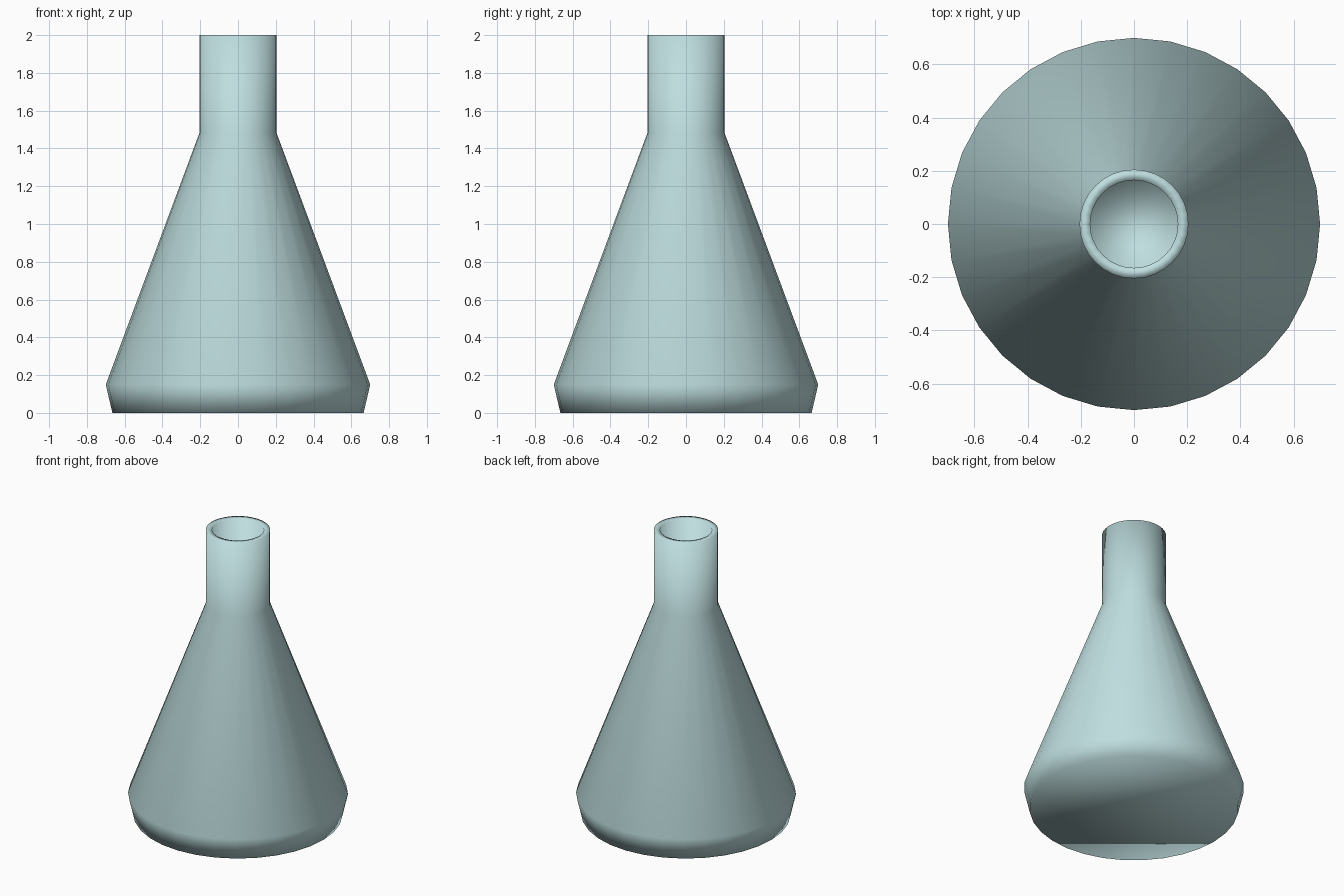
import bpy, bmesh, math

if "Cube" in bpy.data.objects:
    bpy.data.objects.remove(bpy.data.objects["Cube"])

SIDES = 32

# One pale glass colour
glass = bpy.data.materials.new("pale_aqua_glass")
glass.diffuse_color = (0.52, 0.73, 0.74, 1.0)
glass.use_nodes = True
glass.node_tree.nodes["Principled BSDF"].inputs["Base Color"].default_value = glass.diffuse_color

# Profile (radius, height): base, shoulder, cone, neck, rim, inner bore
PROFILE = [(0.665, 0.0), (0.70, 0.15), (0.205, 1.48),
           (0.205, 2.0), (0.165, 2.0), (0.165, 1.48)]

bm = bmesh.new()
rings = []
for r, z in PROFILE:
    rings.append([bm.verts.new((r * math.cos(2 * math.pi * i / SIDES),
                                r * math.sin(2 * math.pi * i / SIDES), z))
                  for i in range(SIDES)])

# Walls between neighbouring rings
for low, high in zip(rings, rings[1:]):
    for i in range(SIDES):
        j = (i + 1) % SIDES
        bm.faces.new((low[i], low[j], high[j], high[i]))

# Underside and bore floor
bm.faces.new(rings[0][::-1])
bm.faces.new(rings[-1])

# Soft shading over the whole flask
for f in bm.faces:
    f.smooth = True

mesh = bpy.data.meshes.new("flask")
bm.to_mesh(mesh)
bm.free()
mesh.materials.append(glass)
flask = bpy.data.objects.new("flask", mesh)
bpy.context.collection.objects.link(flask)
